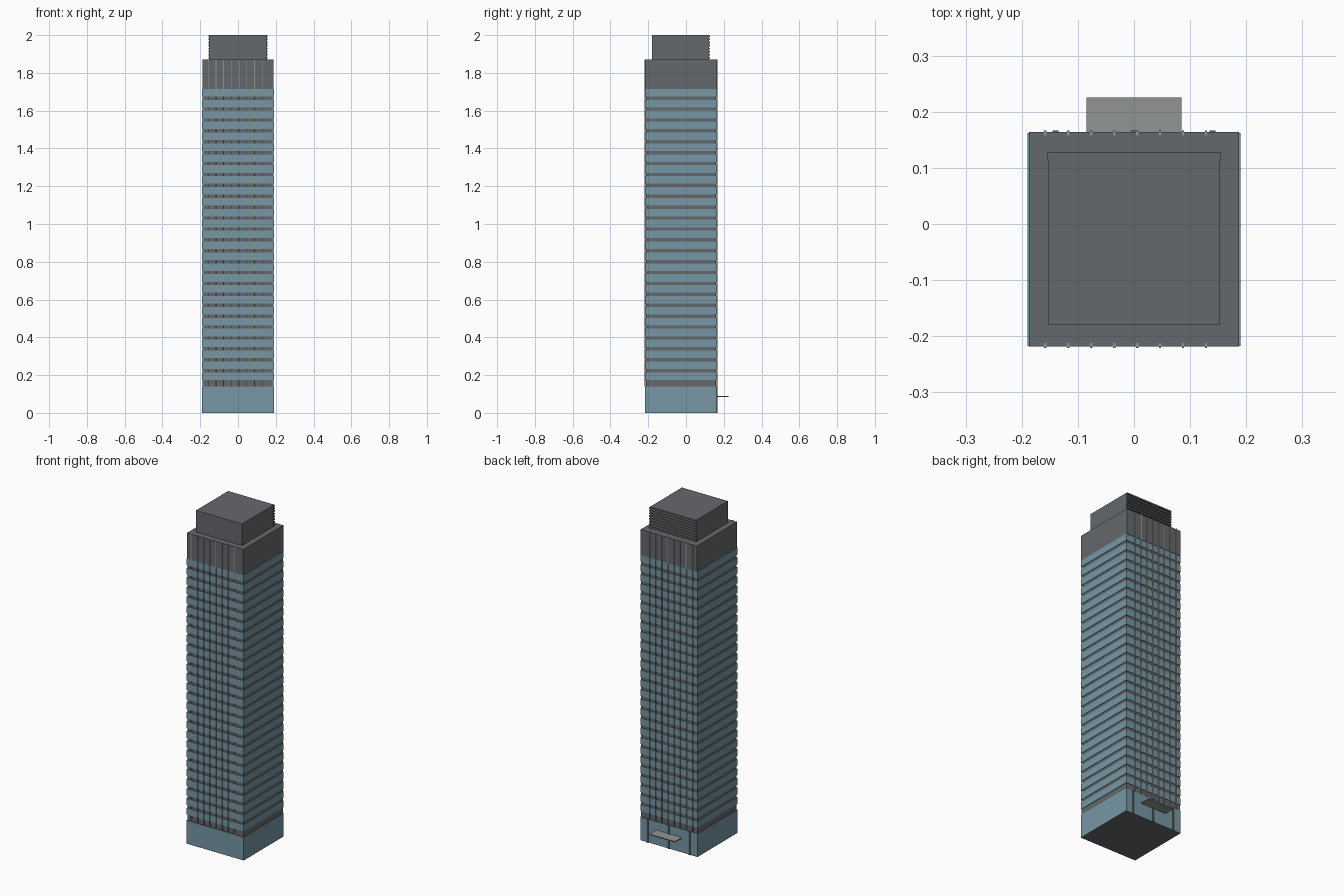
import bpy

if "Cube" in bpy.data.objects:
    bpy.data.objects.remove(bpy.data.objects["Cube"], do_unlink=True)


def material(name, rgb):
    m = bpy.data.materials.new(name)
    m.use_nodes = True
    m.diffuse_color = (*rgb, 1)
    m.node_tree.nodes["Principled BSDF"].inputs["Base Color"].default_value = (*rgb, 1)
    return m


GREY = material("dark grey cladding", (0.13, 0.14, 0.15))
GLASS = material("blue glass", (0.18, 0.31, 0.37))
PALE = material("pale grey metal", (0.29, 0.30, 0.30))


def box(name, x, y, z, mat):
    """Box from (min, max) pairs on each axis."""
    bpy.ops.mesh.primitive_cube_add(size=1, location=[sum(p) / 2 for p in (x, y, z)])
    ob = bpy.context.object
    ob.name = name
    ob.scale = [p[1] - p[0] for p in (x, y, z)]
    bpy.ops.object.transform_apply(location=False, rotation=False, scale=True)
    ob.data.materials.append(mat)
    return ob


def repeat(ob, count, step):
    """Stack copies of a part at a constant step."""
    mod = ob.modifiers.new("repeat", 'ARRAY')
    mod.count = count
    mod.use_relative_offset = False
    mod.use_constant_offset = True
    mod.constant_offset_displace = step


FRONT, BACK = -0.215, 0.161
BASE_TOP, ROOF, GLASS_TOP = 0.14, 1.87, 1.715
FLOORS, BAND = 27, 0.04
FLOOR = 0.0577

# Glazed ground floor, with its underside in cladding
base = box("ground_floor", (-0.19, 0.19), (FRONT - 0.002, BACK + 0.001), (0, BASE_TOP), GLASS)
base.data.materials.append(GREY)
for face in base.data.polygons:
    face.material_index = int(abs(face.normal.z) > 0.5)

# Tower core and a ribbon of glass on every floor
box("tower_core", (-0.187, 0.187), (FRONT + 0.002, BACK - 0.002), (BASE_TOP, ROOF), GREY)
ribbon = box("window_ribbons", (-0.19, 0.19), (FRONT - 0.002, BACK + 0.001),
             (GLASS_TOP - BAND - (FLOORS - 1) * FLOOR, GLASS_TOP - (FLOORS - 1) * FLOOR), GLASS)
repeat(ribbon, FLOORS, (0, 0, FLOOR))

# Crown panels and thin upright fins, front and back
for side, wall, out in (("front", FRONT, -1), ("back", BACK, 1)):
    def depth(a, b):
        return sorted((wall + out * a, wall + out * b))
    box(side + "_crown_panel", (-0.187, 0.187), depth(-0.004, 0.003), (GLASS_TOP, ROOF), GREY)
    fin = box(side + "_fins", (-0.160, -0.156), depth(-0.003, 0.006), (BASE_TOP, ROOF + 0.002), PALE)
    repeat(fin, 8, (0.0409, 0, 0))

# Rooftop plant room with louvres on its back wall
box("plant_room", (-0.153, 0.153), (-0.18, 0.122), (ROOF, 2.0), GREY)
louvre = box("plant_room_louvres", (-0.155, 0.155), (0.115, 0.128), (ROOF + 0.005, ROOF + 0.014), GREY)
repeat(louvre, 8, (0, 0, 0.0163))

# Back entrance: posts and canopy
posts = box("entrance_posts", (-0.145, -0.135), (BACK - 0.002, BACK + 0.006), (0, BASE_TOP), GREY)
repeat(posts, 3, (0.14, 0, 0))
box("entrance_canopy", (-0.085, 0.085), (BACK, 0.225), (0.083, 0.089), PALE)
